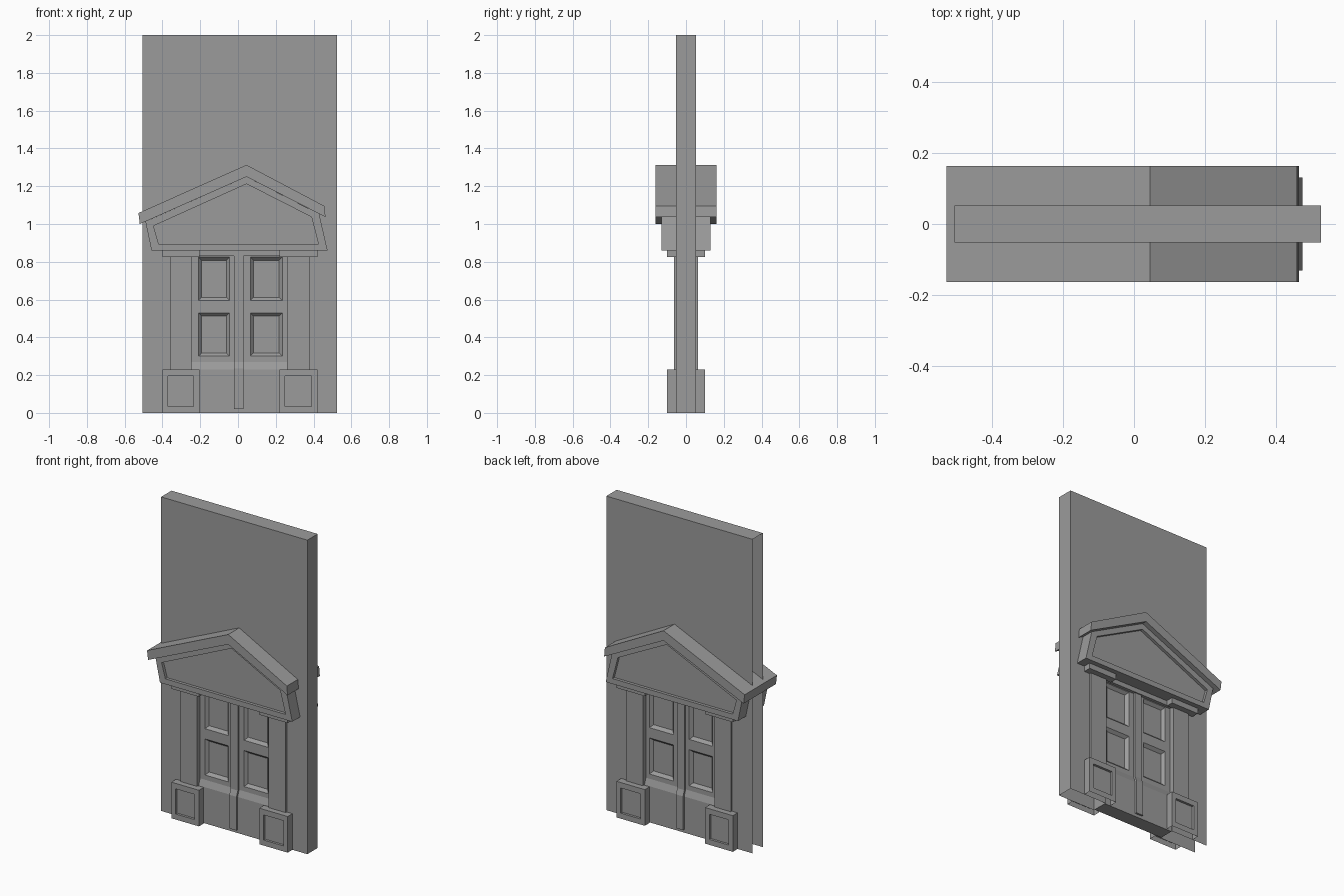
import bpy
import bmesh

cube = bpy.data.objects.get("Cube")
if cube:
    bpy.data.objects.remove(cube, do_unlink=True)

GREY = (0.33, 0.33, 0.33, 1.0)
stone = bpy.data.materials.new("stone grey")
stone.use_nodes = True
stone.diffuse_color = GREY
stone.node_tree.nodes["Principled BSDF"].inputs["Base Color"].default_value = GREY


def rect(x0, x1, z0, z1):
    return [(x0, z0), (x1, z0), (x1, z1), (x0, z1)]


def build(name, stacks, along="y", skip=(), close=False):
    """Join successive outlines, cap the last one, and mirror front to back."""
    bm = bmesh.new()
    for stack in stacks:
        rings = []
        for outline, d in stack:
            rings.append([bm.verts.new((a, d, b) if along == "y" else (d, a, b))
                          for a, b in outline])
        for k, (r0, r1) in enumerate(zip(rings, rings[1:])):
            n = len(r0)
            for i in range(n):
                if k == 0 and i in skip:
                    continue
                j = (i + 1) % n
                bm.faces.new((r0[i], r0[j], r1[j], r1[i]))
        bm.faces.new(rings[-1])
        if close:
            bm.faces.new(rings[0])
    bmesh.ops.recalc_face_normals(bm, faces=bm.faces)
    # Open shells: make the caps look outward to the front
    if along == "y":
        caps = [f for f in bm.faces if abs(f.normal.y) > 0.99]
        if sum(f.normal.y * f.calc_area() for f in caps) > 0:
            bmesh.ops.reverse_faces(bm, faces=bm.faces)
    mesh = bpy.data.meshes.new(name)
    bm.to_mesh(mesh)
    bm.free()
    mesh.materials.append(stone)
    ob = bpy.data.objects.new(name, mesh)
    bpy.context.collection.objects.link(ob)
    mod = ob.modifiers.new("front and back", "MIRROR")
    mod.use_axis = (False, True, False)
    mod.use_clip = True
    return ob


L, R, HEAD = -0.245, 0.26, 0.83      # doorway
WALL = -0.052

# Wall with doorway, left open underneath and at one end
wall = [(-0.505, 0), (L, 0), (L, HEAD), (R, HEAD), (R, 0),
        (0.525, 0), (0.525, 2), (-0.505, 2)]
build("wall", [[(wall, 0), (wall, WALL)]], skip=(0, 4, 7))

# Sloping roof over the pediment
roof = [(-0.52, 1.0), (0.045, 1.25), (0.463, 1.037),
        (0.458, 1.095), (0.045, 1.313), (-0.527, 1.058)]
build("roof", [[(roof, 0), (roof, -0.1625)]])

# Skewed pediment with a sunken field
ped = [(-0.458, 0.86), (0.474, 0.86), (0.43, 1.053), (0.045, 1.25), (-0.49, 1.013)]
field = [(-0.42, 0.894), (0.426, 0.894), (0.389, 1.037), (0.045, 1.212), (-0.447, 0.99)]
build("pediment", [[(ped, WALL), (ped, -0.131), (field, -0.131), (field, -0.112)]])

# Pilasters, capitals and panelled plinths
for side, x0, x1 in (("right", -0.4, -0.205), ("left", 0.22, 0.42)):
    shaft = rect(-0.36, L, 0.2, 0.84) if x0 < 0 else rect(R, 0.38, 0.2, 0.84)
    build(side + "_pilaster", [[(shaft, WALL), (shaft, -0.063)]])
    cap = rect(x0, x1, 0.825, 0.865)
    build(side + "_capital", [[(cap, WALL), (cap, -0.1)]])
    block = rect(x0, x1, 0, 0.23)
    panel = rect(x0 + 0.03, x1 - 0.03, 0.035, 0.195)
    build(side + "_plinth",
          [[(block, WALL), (block, -0.1), (panel, -0.1), (panel, -0.085)]], skip=(0,))

# Door leaves with four bevelled sunken panels
FACE = -0.032
cells = []
for x0, x1, p0, p1 in ((L, 0.005, -0.21, -0.045), (0.005, R, 0.065, 0.235)):
    for z0, z1, q0, q1 in ((0.2, 0.56, 0.3, 0.53), (0.56, HEAD, 0.595, 0.825)):
        inner = rect(p0 + 0.017, p1 - 0.017, q0 + 0.017, q1 - 0.017)
        cells.append([(rect(x0, x1, z0, z1), FACE), (rect(p0, p1, q0, q1), FACE),
                      (inner, FACE + 0.018)])
build("door_panels", cells)

# Kick board with sloped top
kick = [(0, 0), (-0.046, 0), (-0.046, 0.23), (FACE, 0.27), (0, 0.27)]
build("kick_board", [[(kick, L), (kick, R)]], along="x", skip=(4,), close=True)

# Centre post between the leaves
post = [(-0.01, 0.02), (-0.058, 0.02), (-0.058, 0.235), (-0.045, 0.27),
        (-0.045, HEAD), (-0.01, HEAD)]
build("centre_post", [[(post, -0.02), (post, 0.03)]], along="x", close=True)
